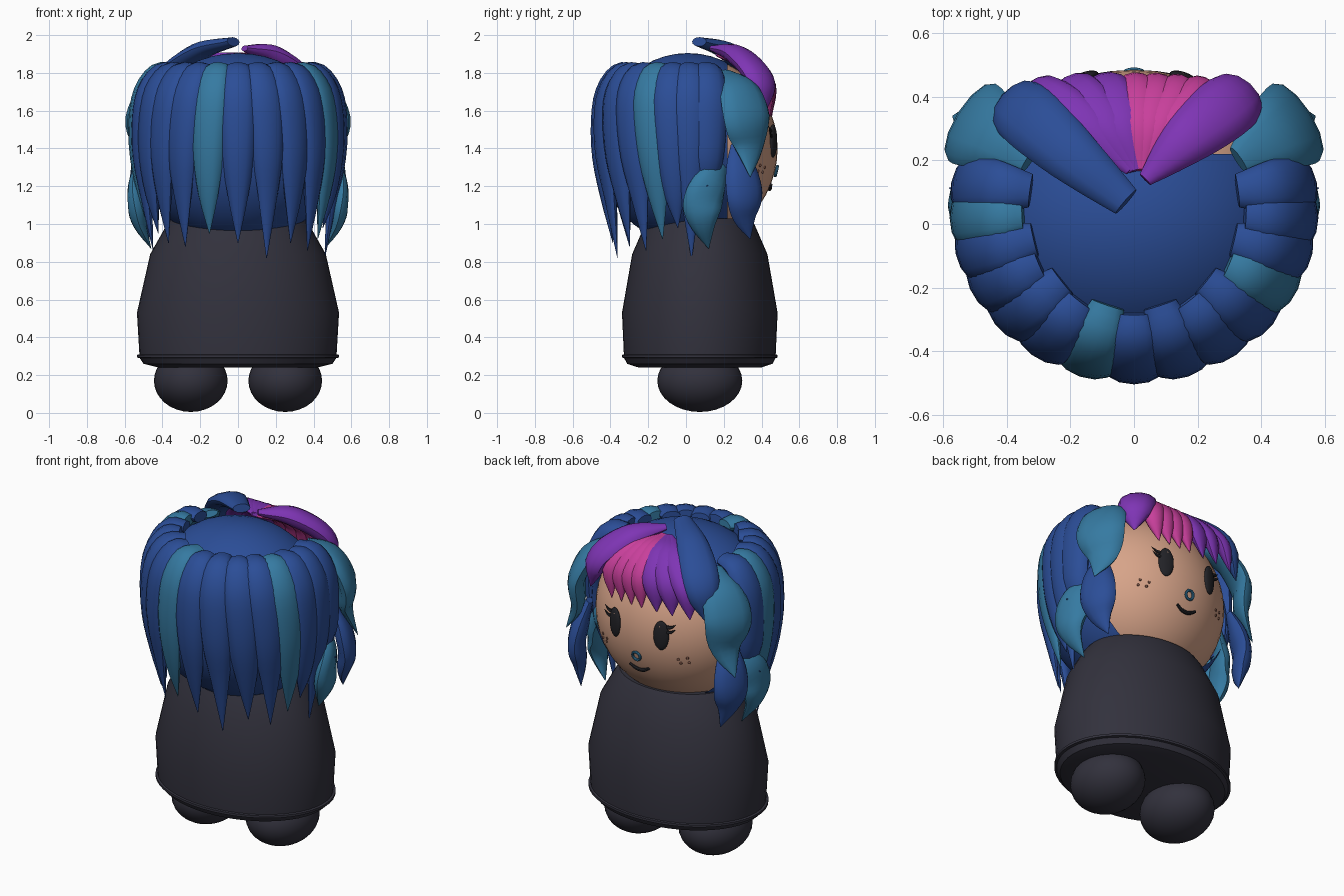
import bpy, bmesh, math
from mathutils import Vector, Matrix

if "Cube" in bpy.data.objects:
    bpy.data.objects.remove(bpy.data.objects["Cube"])


def material(name, rgb):
    m = bpy.data.materials.new(name)
    m.use_nodes = True
    m.diffuse_color = (*rgb, 1)
    m.node_tree.nodes["Principled BSDF"].inputs["Base Color"].default_value = (*rgb, 1)
    return m


BLUE = material("hair blue", (0.024, 0.075, 0.31))
TEAL = material("hair teal", (0.036, 0.195, 0.36))
PURPLE = material("hair purple", (0.21, 0.035, 0.46))
PINK = material("hair pink", (0.58, 0.05, 0.33))
SKIN = material("skin", (0.68, 0.37, 0.25))
CLOTH = material("charcoal cloth", (0.032, 0.031, 0.046))
BLACK = material("face black", (0.016, 0.016, 0.02))
BROWN = material("freckle brown", (0.19, 0.08, 0.055))

HEAD = Vector((0, 0.02, 1.4))
HEAD_R = Vector((0.5, 0.465, 0.495))


def finish(name, bm, mat, angle=40):
    bmesh.ops.recalc_face_normals(bm, faces=bm.faces)
    me = bpy.data.meshes.new(name)
    bm.to_mesh(me)
    bm.free()
    me.materials.append(mat)
    ob = bpy.data.objects.new(name, me)
    bpy.context.collection.objects.link(ob)
    bpy.ops.object.select_all(action='DESELECT')
    ob.select_set(True)
    bpy.context.view_layer.objects.active = ob
    bpy.ops.object.shade_smooth_by_angle(angle=math.radians(angle))
    return ob


def ellipsoid(name, center, radii, mat, turn=0, seg=32, cut_y=None):
    bm = bmesh.new()
    bmesh.ops.create_uvsphere(bm, u_segments=seg, v_segments=seg // 2, radius=1)
    bm.transform(Matrix.Translation(center) @ Matrix.Rotation(turn, 4, 'Z')
                 @ Matrix.Diagonal((*radii, 1)))
    if cut_y is not None:
        geom = bm.verts[:] + bm.edges[:] + bm.faces[:]
        bmesh.ops.bisect_plane(bm, geom=geom, plane_co=(0, cut_y, 0),
                               plane_no=(0, 1, 0), clear_outer=True)
    return finish(name, bm, mat)


def sample(points, t):
    """Smooth interpolation through evenly spaced control points."""
    n = len(points) - 1
    i = min(int(t * n), n - 1)
    u = t * n - i
    b, c = points[i], points[i + 1]
    a = points[i - 1] if i else b * 2 - c
    d = points[i + 2] if i + 2 <= n else c * 2 - b
    return 0.5 * (b * 2 + (c - a) * u + (a * 2 - b * 5 + c * 4 - d) * u * u
                  + (b * 3 - a - c * 3 + d) * u ** 3)


def lock(name, path, width, thick, shape, mat, rings=18, sides=12):
    """Sweep a flat oval along a path, scaled by the shape list."""
    pts = [Vector(p) for p in path]
    bm = bmesh.new()
    loops = []
    for k in range(rings + 1):
        t = k / rings
        p = sample(pts, t)
        tangent = (sample(pts, min(t + 0.02, 1)) - sample(pts, max(t - 0.02, 0))).normalized()
        out = p - HEAD
        out = (out - tangent * out.dot(tangent)).normalized()
        side = tangent.cross(out)
        f = max(sample(shape, t), 0.02)
        loops.append([bm.verts.new(p + side * width * f * math.cos(a)
                                   + out * thick * min(1, f * 1.1) * math.sin(a))
                      for a in (math.tau * j / sides for j in range(sides))])
    for lo, hi in zip(loops, loops[1:]):
        for j in range(sides):
            bm.faces.new((lo[j], lo[j - 1], hi[j - 1], hi[j]))
    bm.faces.new(loops[0])
    bm.faces.new(loops[-1])
    return finish(name, bm, mat)


def face_point(x, z, off=0.0):
    y = math.sqrt(max(0, 1 - (x / HEAD_R.x) ** 2 - ((z - HEAD.z) / HEAD_R.z) ** 2))
    return Vector((x, HEAD.y + HEAD_R.y * y + off, z))


# Body: oval lathe with a thin hem
bm = bmesh.new()
profile = [(0.42, 0.24), (0.5, 0.26), (0.52, 0.29), (0.535, 0.293), (0.535, 0.307),
           (0.522, 0.31), (0.535, 0.53), (0.465, 0.84), (0.375, 1.0), (0.35, 1.03)]
loops = [[bm.verts.new((r * math.cos(a), 0.073 + r * 0.77 * math.sin(a), z))
          for a in (math.tau * j / 48 for j in range(48))] for r, z in profile]
for lo, hi in zip(loops, loops[1:]):
    for j in range(48):
        bm.faces.new((lo[j], lo[j - 1], hi[j - 1], hi[j]))
bm.faces.new(loops[0])
bm.faces.new(loops[-1])
finish("body", bm, CLOTH, 35)

for s, label in ((1, "left"), (-1, "right")):
    ellipsoid(label + "_foot", (s * 0.25, 0.073, 0.17), (0.195, 0.225, 0.165), CLOTH)

# Head and scalp hair
ellipsoid("head", HEAD, HEAD_R, SKIN, seg=48)
ellipsoid("hair_cap", (0, 0.01, 1.4), (0.54, 0.475, 0.505), BLUE, seg=48, cut_y=0.22)

# Long locks around the sides and back; the foremost pair flick outwards
LONG = [0.55, 0.8, 0.95, 1.0, 0.95, 0.8, 0.5, 0.02]
tips = [1.2, .82, .98, .92, .86, .9, .82, .9, .95, .88, .9, .95, .86, .95, 1.2]
for i, tip in enumerate(tips):
    a = math.radians(10 - 200 / 14 * i)
    end = 0.585 if tip > 1 else 0.46
    steps = [(0.33 + 0.02 * (i % 2), 1.82), (0.43, 1.805), (0.505, 1.7), (0.53, 1.55),
             (0.525, 1.35), (0.5, 1.15), (end, tip)]
    path = []
    for k, (r, z) in enumerate(steps):
        b = a - 0.03 * k * math.sin(2 * a)
        path.append((r * math.cos(b), 0.05 + 0.95 * r * math.sin(b), max(z, tip + 0.03 * (6 - k))))
    lock("long_lock_%d" % (i + 1), path, 0.097, 0.05, LONG,
         TEAL if i % 5 == 3 else BLUE)

# Leafy locks framing the face, mirrored
LEAF = [0.35, 0.75, 1.0, 0.95, 0.55, 0.02]
for s, label in ((1, "left"), (-1, "right")):
    for name, path, w, mat in (
        ("upper_curl", [(.33, .2, 1.8), (.44, .28, 1.72), (.51, .32, 1.57),
                        (.5, .33, 1.41), (.57, .34, 1.25)], 0.14, TEAL),
        ("lower_curl", [(.46, .27, 1.42), (.5, .29, 1.3), (.52, .31, 1.16),
                        (.5, .31, 1.04), (.47, .34, 0.92)], 0.105, BLUE),
        ("back_curl", [(.44, .2, 1.34), (.51, .14, 1.24), (.53, .09, 1.12),
                       (.52, .09, 1.0), (.46, .12, 0.87)], 0.105, TEAL)):
        lock(label + "_" + name, [(s * x, y, z) for x, y, z in path], w, 0.05, LEAF, mat)

# Fringe fanning out from the parting, tips swept to one side
FRINGE = [0.25, 0.65, 0.95, 1.0, 0.75, 0.02]
fringe = [(-0.3, PURPLE), (-0.19, PURPLE), (-0.09, PURPLE), (0.01, PINK),
          (0.08, PINK), (0.15, PINK), (0.22, PINK)]
for i, (x, mat) in enumerate(fringe):
    back = 0.25 * x * x
    lock("fringe_lock_%d" % (i + 1),
         [(0.02 + 0.1 * x, 0.17, 1.895), (0.52 * x + 0.01, 0.31, 1.86),
          (0.95 * x, 0.425 - back, 1.755), (x - 0.03, 0.455 - back, 1.57)],
         0.08 if mat == PURPLE else 0.066, 0.042, FRINGE, mat)
SWEEP = [0.25, 0.65, 0.95, 1.05, 0.85, 0.02]
lock("fringe_sweep_left", [(.035, .14, 1.93), (.17, .27, 1.895), (.31, .385, 1.775),
                           (.35, .42, 1.59)], 0.097, 0.055, SWEEP, PURPLE)
BROAD = [0.5, 0.75, 0.95, 1.05, 0.85, 0.02]
lock("fringe_sweep_right", [(-.025, .07, 1.965), (-.2, .22, 1.915), (-.355, .36, 1.78),
                            (-.41, .39, 1.56)], 0.1, 0.045, BROAD, BLUE)

# Eyes, lashes and freckles, mirrored
EVEN, TAPER = [0.7, 1, 1, 0.7], [1, 0.7, 0.05]
for s, label in ((1, "left"), (-1, "right")):
    turn = -s * 0.33
    ellipsoid(label + "_eye", face_point(s * 0.155, 1.44), (0.045, 0.018, 0.088), BLACK, turn)
    ellipsoid(label + "_eye_glint", face_point(s * 0.152, 1.495, 0.016),
              (0.009, 0.006, 0.011), SKIN, turn, 12)
    for k in range(2):
        z = 1.465 + 0.028 * k
        lock("%s_lash_%d" % (label, k + 1),
             [face_point(s * 0.185, z, .005), face_point(s * 0.212, z + .005, .014),
              face_point(s * 0.24, z + .025, .025)], 0.012, 0.008, TAPER, BLACK, 8, 8)
    for k, (x, z) in enumerate(((0.24, 1.3), (0.285, 1.31), (0.25, 1.275), (0.29, 1.28))):
        ellipsoid("%s_freckle_%d" % (label, k + 1), face_point(s * x, z),
                  (0.008, 0.006, 0.008), BROWN, turn * 2, 10)

# Nose ring and smile
ring = [face_point(0.025 * math.cos(a), 1.28 + 0.025 * math.sin(a), 0.008)
        for a in (math.tau * j / 16 for j in range(17))]
lock("nose_ring", ring, 0.008, 0.008, [1, 1], TEAL, 32, 8)
smile = [face_point(x, 1.185 + 6 * x * x, 0.004) for x in (-.064, -.032, 0, .032, .064)]
lock("smile", smile, 0.011, 0.011, EVEN, BLACK, 14, 8)
